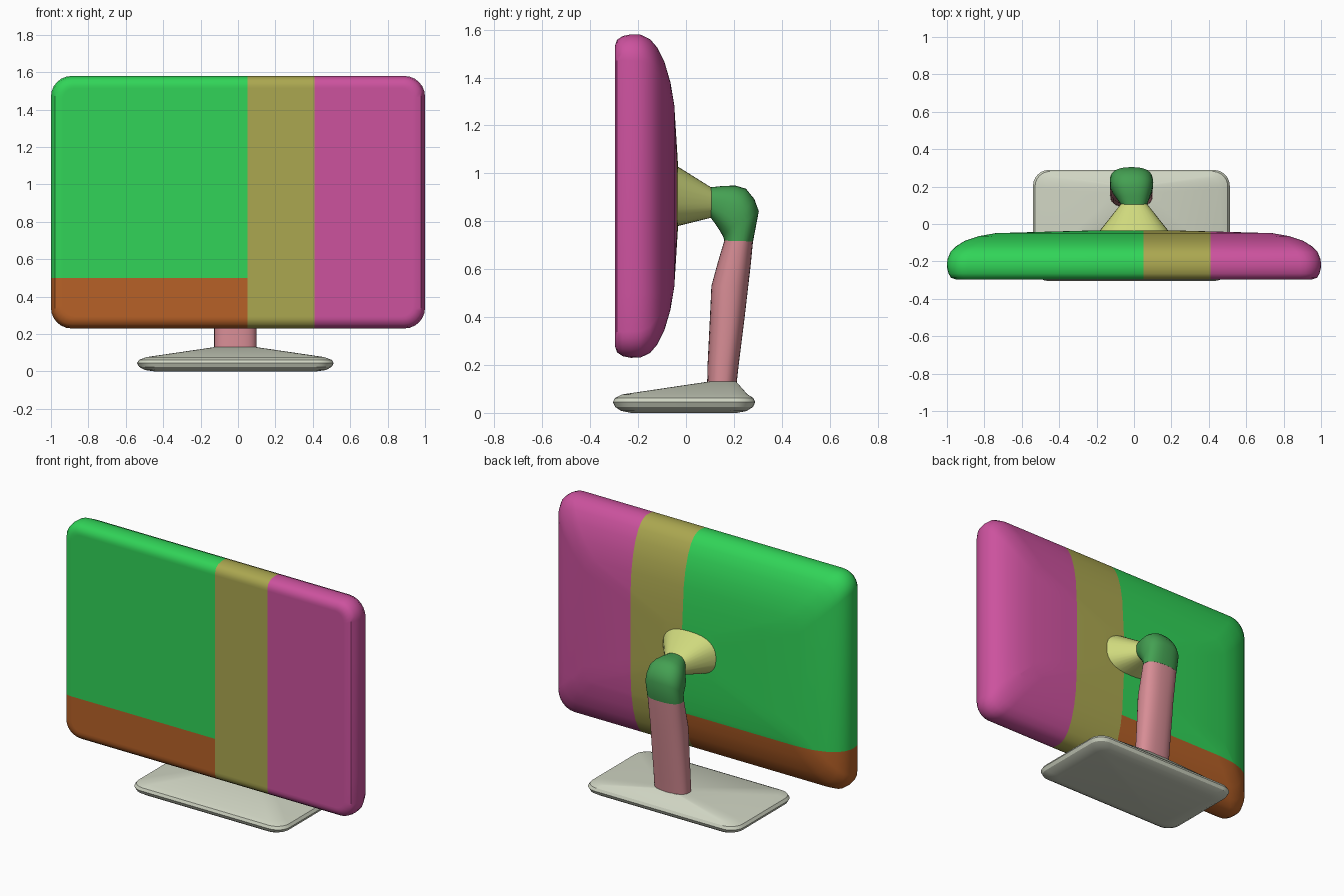
import bpy, bmesh, math
from mathutils import Vector

cube = bpy.data.objects.get("Cube")
if cube:
    bpy.data.objects.remove(cube, do_unlink=True)


def material(name, rgb):
    lin = [((c / 255 + 0.055) / 1.055) ** 2.4 for c in rgb] + [1.0]
    m = bpy.data.materials.new(name)
    m.diffuse_color = lin
    m.use_nodes = True
    m.node_tree.nodes["Principled BSDF"].inputs["Base Color"].default_value = lin
    return m


green = material("bright green", (49, 212, 88))
orange = material("burnt orange", (183, 97, 39))
olive = material("olive", (171, 167, 80))
magenta = material("magenta", (204, 82, 158))
stone = material("pale stone", (208, 213, 195))
pink = material("dusty pink", (215, 141, 149))
leaf = material("dark green", (68, 160, 82))
lime = material("pale lime", (207, 217, 125))


def rounded_rect(hw, hh, r, steps=6):
    """2D outline of a rectangle with rounded corners."""
    pts = []
    for k, (sx, sy) in enumerate([(1, 1), (-1, 1), (-1, -1), (1, -1)]):
        for i in range(steps + 1):
            a = math.pi / 2 * (k + i / steps)
            pts.append((sx * (hw - r) + r * math.cos(a), sy * (hh - r) + r * math.sin(a)))
    return pts


def oval_ring(cx, hw, low, high, power=2.5, n=32):
    """Superellipse ring spanning two (y, z) points, hw wide each side in x."""
    low, high = Vector((0, *low)), Vector((0, *high))
    mid, half = (low + high) / 2, (high - low) / 2
    ring = []
    for i in range(n):
        c, s = math.cos(math.tau * i / n), math.sin(math.tau * i / n)
        u = math.copysign(abs(c) ** (2 / power), c)
        v = math.copysign(abs(s) ** (2 / power), s)
        ring.append(mid + half * v + Vector((cx + hw * u, 0, 0)))
    return ring


def loft(name, rings, mats, cuts=(), pick=None, angle=40):
    """Skin a closed solid through rings, optionally cutting and colouring it."""
    bm = bmesh.new()
    loops = [[bm.verts.new(p) for p in ring] for ring in rings]
    n = len(loops[0])
    for a, b in zip(loops, loops[1:]):
        for i in range(n):
            j = (i + 1) % n
            bm.faces.new((a[i], a[j], b[j], b[i]))
    bm.faces.new(loops[0][::-1])
    bm.faces.new(loops[-1])
    bmesh.ops.recalc_face_normals(bm, faces=bm.faces)
    for co, no in cuts:
        bmesh.ops.bisect_plane(bm, geom=bm.verts[:] + bm.edges[:] + bm.faces[:],
                               plane_co=co, plane_no=no)
    if pick:
        for f in bm.faces:
            f.material_index = pick(f.calc_center_median())
    me = bpy.data.meshes.new(name)
    bm.to_mesh(me)
    bm.free()
    for m in mats:
        me.materials.append(m)
    ob = bpy.data.objects.new(name, me)
    bpy.context.collection.objects.link(ob)
    bpy.ops.object.select_all(action='DESELECT')
    ob.select_set(True)
    bpy.context.view_layer.objects.active = ob
    bpy.ops.object.shade_smooth_by_angle(angle=math.radians(angle))
    return ob


# Screen: rounded slab, flat in front and domed behind (y, half width, half height, radius)
screen = [(-0.297, 0.935, 0.61, 0.06), (-0.297, 0.95, 0.625, 0.07),
          (-0.288, 0.978, 0.652, 0.09), (-0.265, 0.992, 0.668, 0.1),
          (-0.23, 1.0, 0.675, 0.11), (-0.19, 0.998, 0.674, 0.11),
          (-0.15, 0.982, 0.655, 0.11), (-0.12, 0.953, 0.62, 0.11),
          (-0.09, 0.905, 0.56, 0.1), (-0.065, 0.83, 0.475, 0.09),
          (-0.049, 0.74, 0.38, 0.08), (-0.042, 0.5, 0.27, 0.07),
          (-0.034, 0.2, 0.14, 0.06)]
CZ, X1, X2, Z1 = 0.905, 0.05, 0.41, 0.5


def panel_colour(c):
    if c.x > X2:
        return 3
    if c.x > X1:
        return 2
    return 1 if c.z < Z1 else 0


loft("screen",
     [[Vector((u, y, CZ + v)) for u, v in rounded_rect(hw, hh, r)] for y, hw, hh, r in screen],
     [green, orange, olive, magenta],
     [((X1, 0, 0), (1, 0, 0)), ((X2, 0, 0), (1, 0, 0)), ((0, 0, Z1), (0, 0, 1))],
     panel_colour)

# Base: rounded foot rising to a small collar (z, y centre, half width, half depth, radius)
base = [(0.0, -0.008, 0.43, 0.22, 0.05), (0.008, -0.008, 0.485, 0.262, 0.07),
        (0.025, -0.008, 0.515, 0.288, 0.08), (0.045, -0.008, 0.526, 0.297, 0.085),
        (0.062, -0.008, 0.515, 0.289, 0.08), (0.077, -0.005, 0.475, 0.262, 0.07),
        (0.13, 0.15, 0.114, 0.06, 0.045)]
loft("base",
     [[Vector((u - 0.014, yc + v, z)) for u, v in rounded_rect(hw, hd, r)]
      for z, yc, hw, hd, r in base], [stone], angle=30)

# Stem: bent column leaning backwards
stem = [((0.088, 0.11), (0.21, 0.11)), ((0.09, 0.2), (0.22, 0.2)),
        ((0.1, 0.4), (0.245, 0.4)), ((0.106, 0.53), (0.26, 0.53)),
        ((0.132, 0.625), (0.271, 0.625)), ((0.16, 0.72), (0.28, 0.72))]
loft("stem", [oval_ring(-0.014, 0.113, a, b) for a, b in stem], [pink])

# Elbow: turns from the stem towards the screen
elbow = [(0.0, 0.07, (0.105, 0.812), (0.105, 0.942)),
         (-0.005, 0.088, (0.125, 0.785), (0.15, 0.947)),
         (-0.01, 0.105, (0.14, 0.762), (0.205, 0.949)),
         (-0.012, 0.114, (0.15, 0.745), (0.25, 0.936)),
         (-0.013, 0.116, (0.155, 0.735), (0.285, 0.893)),
         (-0.014, 0.115, (0.158, 0.727), (0.304, 0.842)),
         (-0.014, 0.114, (0.16, 0.718), (0.28, 0.716))]
loft("elbow", [oval_ring(*r) for r in elbow], [leaf])

# Mount: flared cone joining the elbow to the back of the screen
loft("mount", [oval_ring(0.0, 0.195, (-0.05, 0.776), (-0.05, 1.038)),
               oval_ring(0.0, 0.07, (0.107, 0.815), (0.107, 0.94))], [lime])
